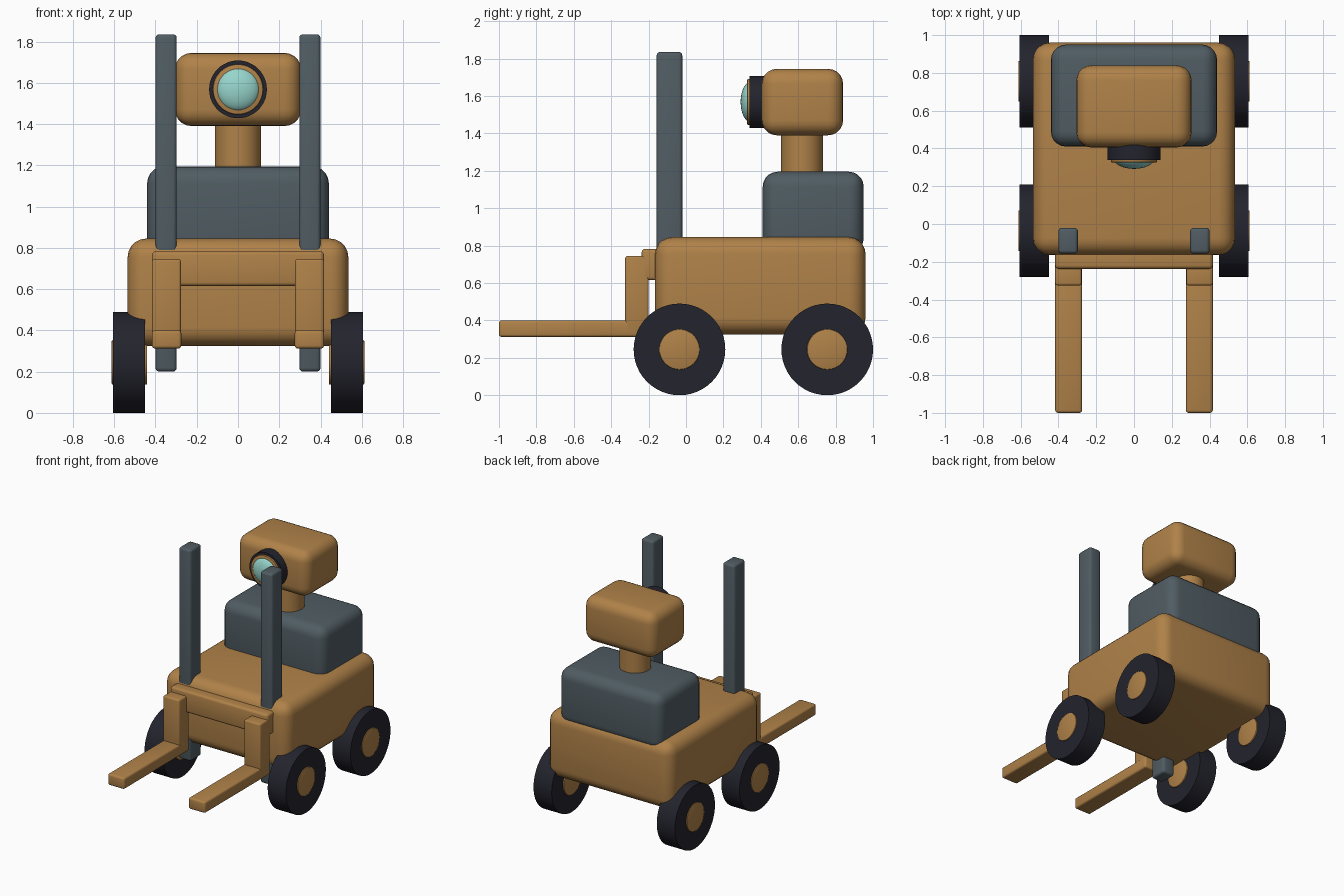
import bpy
import math
from mathutils import Matrix

cube = bpy.data.objects.get("Cube")
if cube:
    bpy.data.objects.remove(cube, do_unlink=True)


def material(name, rgb):
    mat = bpy.data.materials.new(name)
    mat.use_nodes = True
    mat.diffuse_color = (*rgb, 1)
    mat.node_tree.nodes["Principled BSDF"].inputs["Base Color"].default_value = (*rgb, 1)
    return mat


TAN = material("tan_paint", (0.434, 0.223, 0.066))
GREY = material("slate_grey", (0.08, 0.108, 0.125))
BLACK = material("dark_rubber", (0.017, 0.017, 0.027))
GLASS = material("aqua_glass", (0.31, 0.67, 0.61))


def finish(name, mat, bevel, segments):
    """Name and colour the active object, round its edges, smooth it."""
    obj = bpy.context.object
    obj.name = name
    obj.data.materials.append(mat)
    if bevel:
        mod = obj.modifiers.new("rounded_edges", "BEVEL")
        mod.width = bevel
        mod.segments = segments
        mod.limit_method = "ANGLE"
        bpy.ops.object.modifier_apply(modifier=mod.name)
    bpy.ops.object.shade_smooth_by_angle(angle=math.radians(35))
    return obj


def box(name, mat, x, y, z, bevel, segments=5):
    """Rounded box from its (low, high) extents on each axis."""
    spans = (x, y, z)
    bpy.ops.mesh.primitive_cube_add(size=1)
    centre = [(a + b) / 2 for a, b in spans]
    size = [b - a for a, b in spans]
    bpy.context.object.data.transform(
        Matrix.Translation(centre) @ Matrix.Diagonal((*size, 1)))
    return finish(name, mat, bevel, segments)


def cylinder(name, mat, axis, radius, span, centre, bevel=0.0):
    """Cylinder along an axis; span is its extent, centre the other two coordinates."""
    mid = list(centre)
    mid.insert("XYZ".index(axis), sum(span) / 2)
    turn = {"X": Matrix.Rotation(math.pi / 2, 4, "Y"),
            "Y": Matrix.Rotation(math.pi / 2, 4, "X"),
            "Z": Matrix.Identity(4)}[axis]
    bpy.ops.mesh.primitive_cylinder_add(vertices=48, radius=radius, depth=span[1] - span[0])
    bpy.context.object.data.transform(Matrix.Translation(mid) @ turn)
    return finish(name, mat, bevel, 2)


# Chassis, torso, neck and head
box("chassis", TAN, (-0.535, 0.535), (-0.165, 0.96), (0.325, 0.845), 0.09)
box("torso", GREY, (-0.44, 0.44), (0.41, 0.95), (0.76, 1.195), 0.08)
cylinder("neck", TAN, "Z", 0.112, (1.1, 1.45), (0, 0.62))
box("head", TAN, (-0.305, 0.305), (0.405, 0.84), (1.39, 1.745), 0.08)

# Camera eye: housing, ring and domed lens
EYE_Z = 1.568
cylinder("eye_housing", BLACK, "Y", 0.14, (0.34, 0.46), (0, EYE_Z))
cylinder("eye_ring", TAN, "Y", 0.122, (0.326, 0.4), (0, EYE_Z), 0.006)
bpy.ops.mesh.primitive_uv_sphere_add(segments=32, ring_count=16, radius=1)
bpy.context.object.data.transform(
    Matrix.Translation((0, 0.345, EYE_Z)) @ Matrix.Diagonal((0.107, 0.053, 0.107, 1)))
finish("eye_lens", GLASS, 0, 1)

# Lift carriage crossbar
box("carriage_bar", TAN, (-0.417, 0.417), (-0.237, -0.12), (0.615, 0.783), 0.018, 3)

# Mirrored lift parts and wheels
for side, label in ((1, "left"), (-1, "right")):
    def span(a, b):
        return tuple(sorted((side * a, side * b)))

    box(label + "_mast", GREY, span(0.297, 0.4), (-0.157, -0.02), (0.2, 1.835), 0.018, 3)
    box(label + "_fork_upright", TAN, span(0.277, 0.417), (-0.325, -0.2), (0.33, 0.745), 0.012, 3)
    box(label + "_fork_tine", TAN, span(0.275, 0.417), (-1.0, -0.2), (0.312, 0.4), 0.014, 3)
    for end, y in (("front", -0.035), ("back", 0.755)):
        cylinder(f"{label}_{end}_wheel", BLACK, "X", 0.245, span(0.45, 0.605), (y, 0.245))
        cylinder(f"{label}_{end}_hub", TAN, "X", 0.108, span(0.44, 0.612), (y, 0.245), 0.005)
